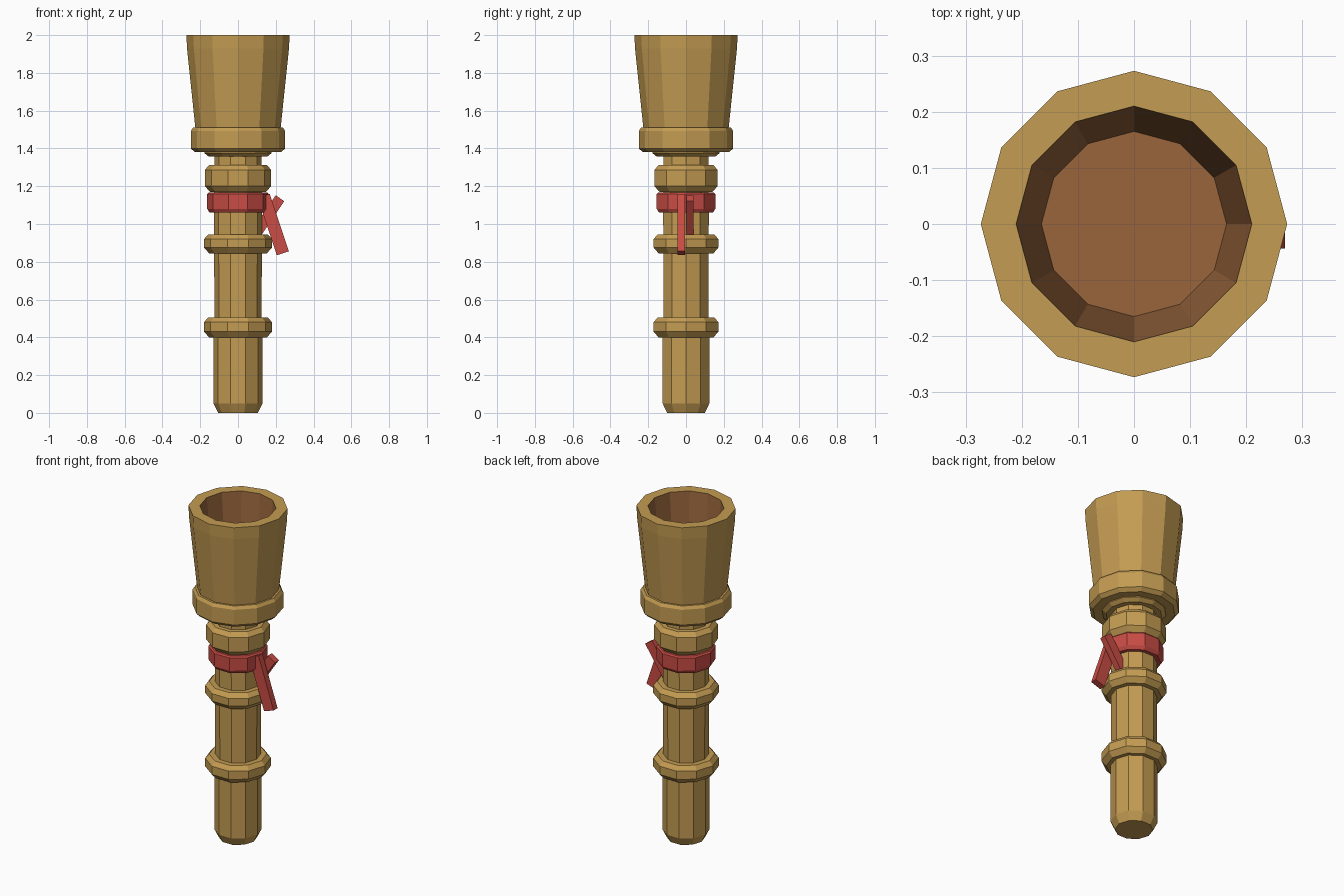
import bpy, bmesh, math

if "Cube" in bpy.data.objects:
    bpy.data.objects.remove(bpy.data.objects["Cube"])


def material(name, rgb):
    m = bpy.data.materials.new(name)
    m.diffuse_color = (*rgb, 1)
    m.use_nodes = True
    m.node_tree.nodes["Principled BSDF"].inputs["Base Color"].default_value = m.diffuse_color
    return m


BAMBOO = material("bamboo tan", (0.552, 0.332, 0.085))
BROWN = material("inner brown", (0.314, 0.130, 0.045))
RED = material("cord red", (0.578, 0.072, 0.058))


def finish(bm, name, mats):
    me = bpy.data.meshes.new(name)
    bm.to_mesh(me)
    bm.free()
    for m in mats:
        me.materials.append(m)
    ob = bpy.data.objects.new(name, me)
    bpy.context.collection.objects.link(ob)
    return ob


def lathe(name, sides, profile, mats, inner_from=None):
    """Revolve (radius, z) points and cap both ends; segments from inner_from use material 1."""
    bm = bmesh.new()
    rings = [[bm.verts.new((r * math.cos(2 * math.pi * k / sides),
                            r * math.sin(2 * math.pi * k / sides), z))
              for k in range(sides)] for r, z in profile]
    bm.faces.new(rings[0][::-1])
    for i, (a, b) in enumerate(zip(rings, rings[1:])):
        for k in range(sides):
            j = (k + 1) % sides
            f = bm.faces.new((a[k], a[j], b[j], b[k]))
            f.material_index = int(inner_from is not None and i >= inner_from)
    cap = bm.faces.new(rings[-1])
    cap.material_index = int(inner_from is not None)
    return finish(bm, name, mats)


def strip(name, centre, size, tilt):
    """Box tilted about the y axis."""
    bm = bmesh.new()
    bmesh.ops.create_cube(bm, size=1)
    bmesh.ops.scale(bm, vec=size, verts=bm.verts)
    ob = finish(bm, name, [RED])
    ob.location = centre
    ob.rotation_euler = (0, math.radians(tilt), 0)


# Handle
lathe("shaft", 10, [(0.105, 0), (0.13, 0.05), (0.13, 0.4), (0.125, 0.5),
                    (0.127, 1.1), (0.125, 1.40)], [BAMBOO])

# Raised joints on the handle
for name, z0, z1, r in (("lower_joint", 0.40, 0.505, 0.18),
                        ("middle_joint", 0.845, 0.945, 0.18),
                        ("upper_joint", 1.17, 1.312, 0.175)):
    lathe(name, 10, [(r - 0.027, z0), (r, z0 + 0.03), (r, z1 - 0.025), (r - 0.022, z1)], [BAMBOO])

# Hollow cup with rim and brown inside
lathe("cup", 12, [(0.22, 1.45), (0.226, 1.51), (0.27, 1.93), (0.273, 2.0), (0.21, 2.0),
                  (0.165, 1.55)], [BAMBOO, BROWN], inner_from=4)

# Collar and small step below the cup
lathe("collar", 12, [(0.228, 1.38), (0.25, 1.40), (0.25, 1.492), (0.238, 1.51)], [BAMBOO])
lathe("collar_step", 12, [(0.155, 1.357), (0.178, 1.375), (0.178, 1.39)], [BAMBOO])

# Red cord band and its two loose ends
lathe("cord_band", 10, [(0.15, 1.06), (0.163, 1.08), (0.163, 1.158), (0.155, 1.166)], [RED])
strip("long_cord_end", (0.187, -0.025, 0.997), (0.067, 0.038, 0.32), -18.4)
strip("short_cord_end", (0.155, 0.022, 1.037), (0.055, 0.038, 0.24), 34)
